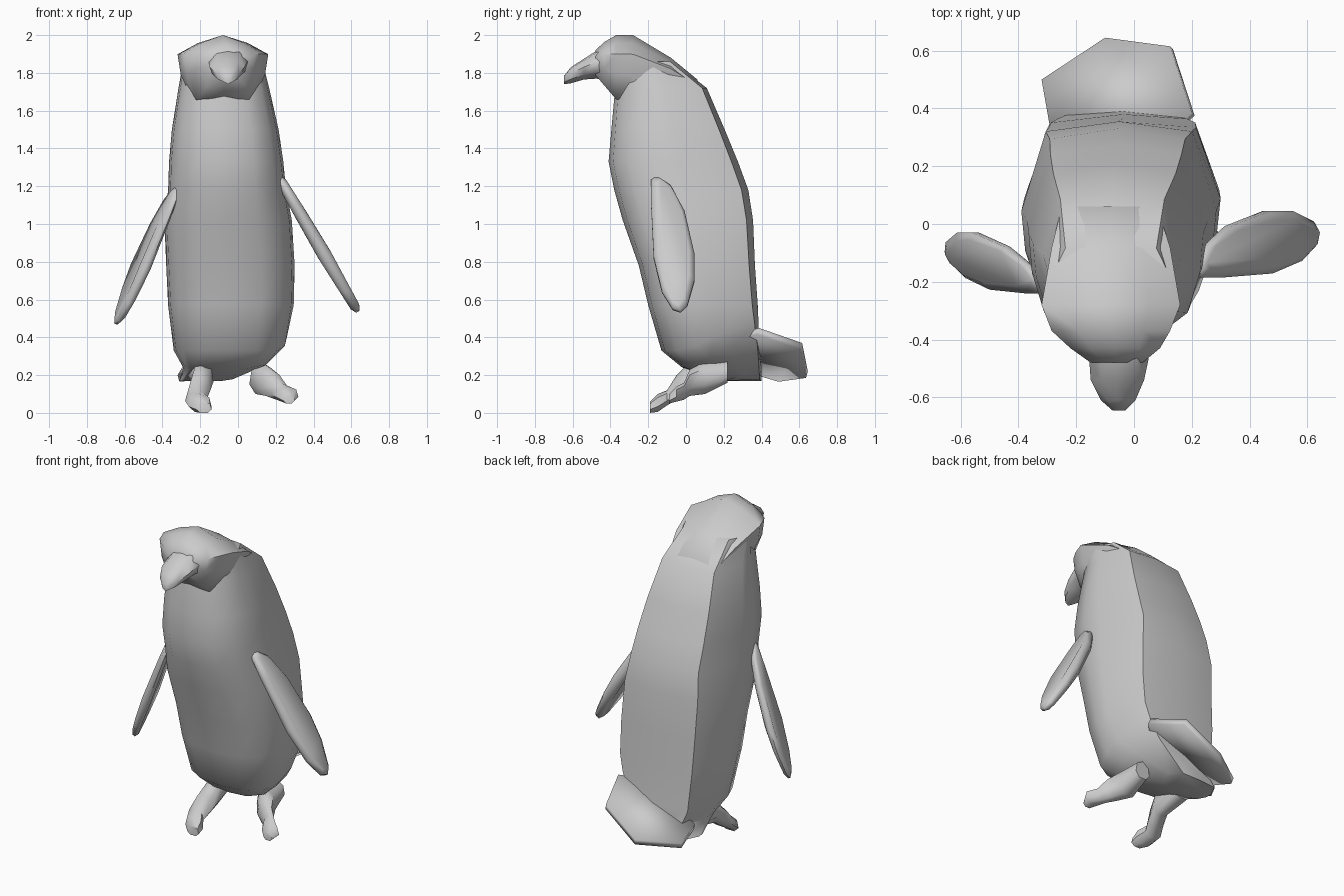
import bpy, bmesh
from mathutils import Vector


def finish(name, bm, angle):
    bmesh.ops.recalc_face_normals(bm, faces=bm.faces)
    me = bpy.data.meshes.new(name)
    bm.to_mesh(me)
    bm.free()
    ob = bpy.data.objects.new(name, me)
    bpy.context.collection.objects.link(ob)
    bpy.ops.object.select_all(action='DESELECT')
    ob.select_set(True)
    bpy.context.view_layer.objects.active = ob
    bpy.ops.object.shade_smooth_by_angle(angle=angle)
    return ob


def loft(name, rings, angle=0.9):
    """Skin a list of equal-length closed point rings and cap both ends."""
    bm = bmesh.new()
    vs = [[bm.verts.new(p) for p in r] for r in rings]
    n = len(rings[0])
    for a, b in zip(vs, vs[1:]):
        for i in range(n):
            j = (i + 1) % n
            bm.faces.new((a[i], a[j], b[j], b[i]))
    bm.faces.new(vs[0])
    bm.faces.new(vs[-1])
    return finish(name, bm, angle)


def mirrored(half):
    """Half outline (first and last on the axis) to a full outline."""
    return half + [(-u, v) for u, v in reversed(half) if abs(u) > 1e-6]


def fit(section, a0, a1, b0, b1):
    """Scale a unit section into the box a0..a1, b0..b1."""
    return [((a0 + a1) / 2 + u * (a1 - a0) / 2, (b0 + b1) / 2 + v * (b1 - b0) / 2)
            for u, v in section]


# Body: rounded breast, broad back panel with hard corners
torso = mirrored([(0, -1), (.48, -.93), (.82, -.7), (.96, -.3), (1, .1), (.75, .9), (0, 1)])
body = [  # z, front y, back y, left x, right x
    (0.17, 0.20, 0.40, -0.31, 0.00),
    (0.24, -0.02, 0.40, -0.29, 0.19),
    (0.33, -0.13, 0.39, -0.34, 0.26),
    (0.57, -0.20, 0.38, -0.37, 0.295),
    (0.78, -0.25, 0.365, -0.38, 0.30),
    (1.02, -0.335, 0.355, -0.39, 0.285),
    (1.18, -0.38, 0.33, -0.37, 0.255),
    (1.33, -0.41, 0.275, -0.365, 0.24),
    (1.50, -0.395, 0.205, -0.35, 0.215),
    (1.72, -0.375, 0.11, -0.315, 0.165),
    (1.86, -0.34, -0.07, -0.29, 0.13),
]


def undercut(x, y, z):
    """The body's underside rises towards the right rear."""
    return z + (1.6 * max(0, x + .05) * max(0, y) if z < .5 else 0)


loft("body", [[(x, y, undercut(x, y, z)) for x, y in fit(torso, xl, xr, yf, yb)]
              for z, yf, yb, xl, xr in body])


# Parts skinned along y: y, left x, right x, bottom z, top z
def loft_y(name, section, rows, angle=0.9):
    loft(name, [[(x, y, z) for x, z in fit(section, xl, xr, zb, zt)]
                for y, xl, xr, zb, zt in rows], angle)


# Head and hooked beak
skull = mirrored([(0, 1), (.55, .76), (1, .42), (.93, -.2), (.66, -1), (0, -.96)])
loft_y("head", skull, [
    (0.06, -0.25, 0.08, 1.66, 1.765),
    (-0.08, -0.285, 0.125, 1.68, 1.88),
    (-0.28, -0.32, 0.16, 1.65, 2.00),
    (-0.37, -0.285, 0.125, 1.66, 2.00),
    (-0.43, -0.22, 0.09, 1.73, 1.965),
    (-0.48, -0.15, 0.03, 1.79, 1.92),
], 1.0)
bill = mirrored([(0, 1), (.6, .85), (1, .2), (.85, -.5), (0, -1)])
loft_y("beak", bill, [
    (-0.40, -0.17, 0.06, 1.74, 1.93),
    (-0.47, -0.155, 0.05, 1.77, 1.92),
    (-0.54, -0.15, 0.035, 1.765, 1.875),
    (-0.61, -0.115, 0.005, 1.745, 1.83),
    (-0.645, -0.075, -0.03, 1.74, 1.785),
], 1.0)

# Legs with feet
limb = mirrored([(0, 1), (.8, .6), (1, -.4), (.5, -1), (0, -1)])
loft_y("left_foot", limb, [
    (0.18, -0.27, -0.15, 0.17, 0.27),
    (0.02, -0.24, -0.13, 0.12, 0.27),
    (-0.05, -0.26, -0.15, 0.07, 0.20),
    (-0.10, -0.28, -0.17, 0.04, 0.12),
    (-0.15, -0.26, -0.14, 0.005, 0.10),
    (-0.19, -0.22, -0.14, 0.00, 0.06),
])
loft_y("right_foot", limb, [
    (0.22, 0.07, 0.17, 0.16, 0.27),
    (0.10, 0.06, 0.19, 0.10, 0.27),
    (0.02, 0.12, 0.23, 0.09, 0.23),
    (-0.01, 0.18, 0.27, 0.07, 0.16),
    (-0.05, 0.20, 0.32, 0.06, 0.14),
    (-0.09, 0.24, 0.30, 0.05, 0.10),
])

# Flippers: lens-shaped paddles; outline is (chord 0..1, length 0..1)
paddle = [(0, .03), (.13, 0), (.45, .07), (.77, .26), (1, .58), (1, .77),
          (.84, .95), (.68, 1), (.5, .98), (.25, .85), (.06, .6), (0, .2)]


def flipper(name, root, tip, y0, y1, thick, twist=0):
    axis = Vector((tip[0] - root[0], 0, tip[1] - root[1]))
    normal = Vector((axis.z, 0, -axis.x)).normalized()
    rings = []
    for inset, off in ((.75, -1), (1, -.4), (1, .4), (.75, 1)):
        ring = []
        for c, t in paddle:
            c, s = .5 + (c - .5) * inset, .5 + (t - .5) * (1 - (1 - inset) * .3)
            p = Vector((root[0] + twist * (2 * c - 1), y0 + c * (y1 - y0), root[1]))
            ring.append(p + axis * s + normal * thick * off * (1 - .35 * abs(2 * t - 1)))
        rings.append(ring)
    loft(name, rings, 1.2)


flipper("right_flipper", (0.215, 1.25), (0.635, 0.535), -0.185, 0.045, 0.04)
flipper("left_flipper", (-0.345, 1.195), (-0.635, 0.47), -0.24, -0.03, 0.033, -0.035)

# Tail: sideways-tilted fan plate rooted in the body
fan = [(0.10, 0.29, 0.41), (0.20, 0.385, 0.44), (0.125, 0.615, 0.36),
       (-0.10, 0.645, 0.21), (-0.32, 0.50, 0.19), (-0.29, 0.33, 0.24), (-0.06, 0.27, 0.34)]
loft("tail", [[(x, y, z + 0.01) for x, y, z in fan],
              [(x + 0.01, y - 0.01, z - 0.025) for x, y, z in fan]], 2.0)
